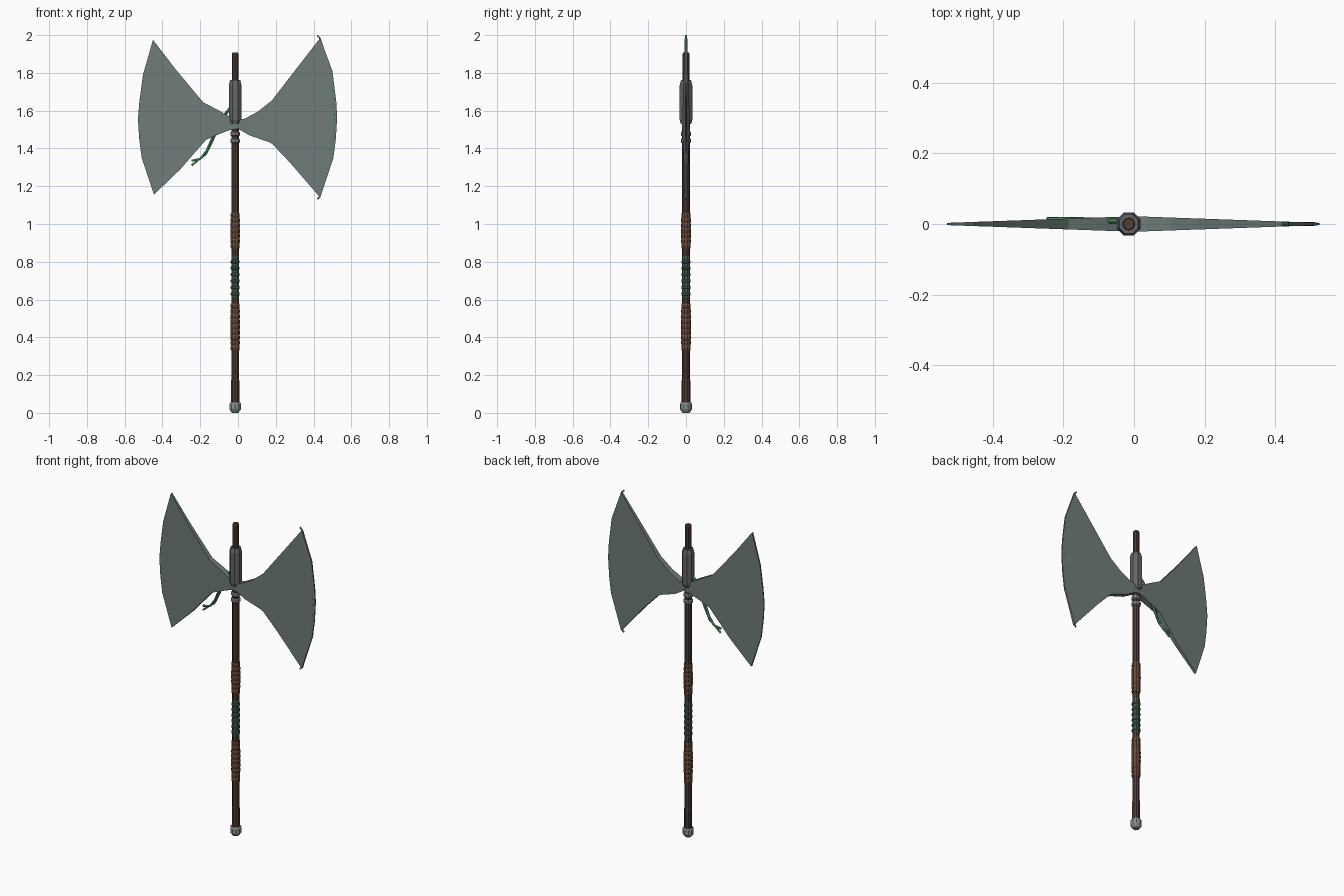
import bpy, bmesh
from math import sin, cos, pi

if "Cube" in bpy.data.objects:
    bpy.data.objects.remove(bpy.data.objects["Cube"])

CX = -0.015  # shaft axis


def mat(name, col):
    m = bpy.data.materials.new(name)
    m.diffuse_color = (*col, 1)
    m.use_nodes = True
    m.node_tree.nodes["Principled BSDF"].inputs["Base Color"].default_value = m.diffuse_color
    return m


STEEL = mat("steel", (0.16, 0.20, 0.19))
IRON = mat("iron", (0.13, 0.13, 0.14))
PALE = mat("pale_metal", (0.25, 0.28, 0.26))
WOOD = mat("wood", (0.08, 0.045, 0.03))
LEATHER = mat("leather", (0.13, 0.065, 0.035))
GREEN = mat("green_cord", (0.06, 0.12, 0.07))
VINE = mat("vine", (0.06, 0.22, 0.10))


def finish(name, bm, m):
    bmesh.ops.recalc_face_normals(bm, faces=bm.faces)
    me = bpy.data.meshes.new(name)
    bm.to_mesh(me)
    bm.free()
    me.materials.append(m)
    ob = bpy.data.objects.new(name, me)
    bpy.context.collection.objects.link(ob)
    return ob


def lathe(name, prof, m, sides=10):
    """Closed turned part from (radius, z) pairs."""
    bm = bmesh.new()
    rings = []
    for r, z in prof:
        rings.append([bm.verts.new((CX + r * cos(2 * pi * (i + .5) / sides),
                                    r * sin(2 * pi * (i + .5) / sides), z)) for i in range(sides)])
    for a, b in zip(rings, rings[1:]):
        for i in range(sides):
            j = (i + 1) % sides
            bm.faces.new((a[i], a[j], b[j], b[i]))
    bm.faces.new(rings[0])
    bm.faces.new(rings[-1])
    return finish(name, bm, m)


def blade(name, pts):
    """Flat outline, tapering linearly in thickness towards the edge."""
    bm = bmesh.new()
    sides = []
    for s in (-1, 1):
        sides.append([bm.verts.new((x, s * (0.022 - 0.0355 * abs(x)), z)) for x, z in pts])
        bm.faces.new(sides[-1])
    n = len(pts)
    for i in range(n):
        j = (i + 1) % n
        bm.faces.new((sides[0][i], sides[0][j], sides[1][j], sides[1][i]))
    return finish(name, bm, STEEL)


def tube(name, pts, r, m):
    cu = bpy.data.curves.new(name, 'CURVE')
    cu.dimensions = '3D'
    cu.bevel_depth = r
    cu.bevel_resolution = 1
    cu.use_fill_caps = True
    sp = cu.splines.new('POLY')
    sp.points.add(len(pts) - 1)
    for p, c in zip(sp.points, pts):
        p.co = (*c, 1)
    cu.materials.append(m)
    ob = bpy.data.objects.new(name, cu)
    bpy.context.collection.objects.link(ob)


# Shaft and pommel
lathe("shaft", [(.023, .04), (.023, .17), (.0205, .18), (.0205, 1.54), (.0185, 1.56),
                (.0185, 1.9), (.016, 1.907)], WOOD)
lathe("pommel", [(.018, .0), (.028, .013), (.032, .02), (.032, .048), (.027, .056)], PALE)


# Wrapped leather grips: bulging stack of ridges
def grip(name, z0, z1, n):
    prof = []
    h = (z1 - z0) / n
    for i in range(n):
        r = .0235 + .0025 * sin(pi * (i + .5) / n)
        z = z0 + i * h
        prof += [(r - .001, z), (r + .001, z + h * .3), (r + .001, z + h * .7), (r - .001, z + h * .95)]
    lathe(name, prof, LEATHER)


grip("lower_grip", .33, .58, 9)
grip("upper_grip", .87, 1.06, 7)

# Cord rings between the grips
lathe("cord_sleeve", [(.0215, .61), (.0215, .83)], GREEN)
for i in range(6):
    z = .63 + i * .034
    lathe(f"cord_ring_{i}", [(.021, z - .009), (.025, z - .005), (.025, z + .005), (.021, z + .009)], GREEN)

# Collar rings and octagonal socket
for i, z in enumerate((1.44, 1.477)):
    lathe(f"collar_ring_{i}", [(.022, z - .012), (.027, z - .007), (.027, z + .007), (.022, z + .012)], PALE)
lathe("socket", [(.029, 1.53), (.036, 1.55), (.036, 1.735), (.029, 1.762)], IRON, 8)

# Blades
blade("right_blade", [(-.01, 1.545), (.04, 1.56), (.105, 1.595), (.18, 1.655), (.435, 1.985),
                      (.50, 1.81), (.52, 1.65), (.525, 1.565), (.518, 1.45), (.505, 1.35), (.435, 1.14),
                      (.275, 1.325), (.18, 1.425), (.155, 1.437), (.063, 1.468), (-.01, 1.51)])
blade("left_blade", [(.02, 1.535), (-.03, 1.56), (-.105, 1.603), (-.185, 1.645), (-.335, 1.825),
                     (-.45, 1.975), (-.503, 1.79), (-.522, 1.65), (-.53, 1.555), (-.523, 1.45),
                     (-.51, 1.35), (-.445, 1.155), (-.305, 1.29), (-.17, 1.445), (-.12, 1.467),
                     (-.05, 1.495), (.02, 1.515)])

# Glowing edge trim and vines
tube("edge_trim", [(x, 0, z) for x, z in ((.42, 1.998), (.433, 1.985), (.488, 1.81), (.507, 1.65), (.511, 1.565),
                                         (.505, 1.45), (.492, 1.35), (.431, 1.142), (.42, 1.132))],
     .005, VINE)
tube("vine_a", [(-.03, .008, 1.63), (-.065, .008, 1.59), (-.10, .008, 1.53), (-.135, .01, 1.46),
                (-.165, .012, 1.39), (-.20, .013, 1.345), (-.245, .013, 1.335)], .006, VINE)
tube("vine_b", [(-.05, .010, 1.60), (-.09, .012, 1.54), (-.14, .013, 1.43), (-.17, .014, 1.37),
                (-.21, .014, 1.34), (-.245, .014, 1.31)], .006, VINE)
